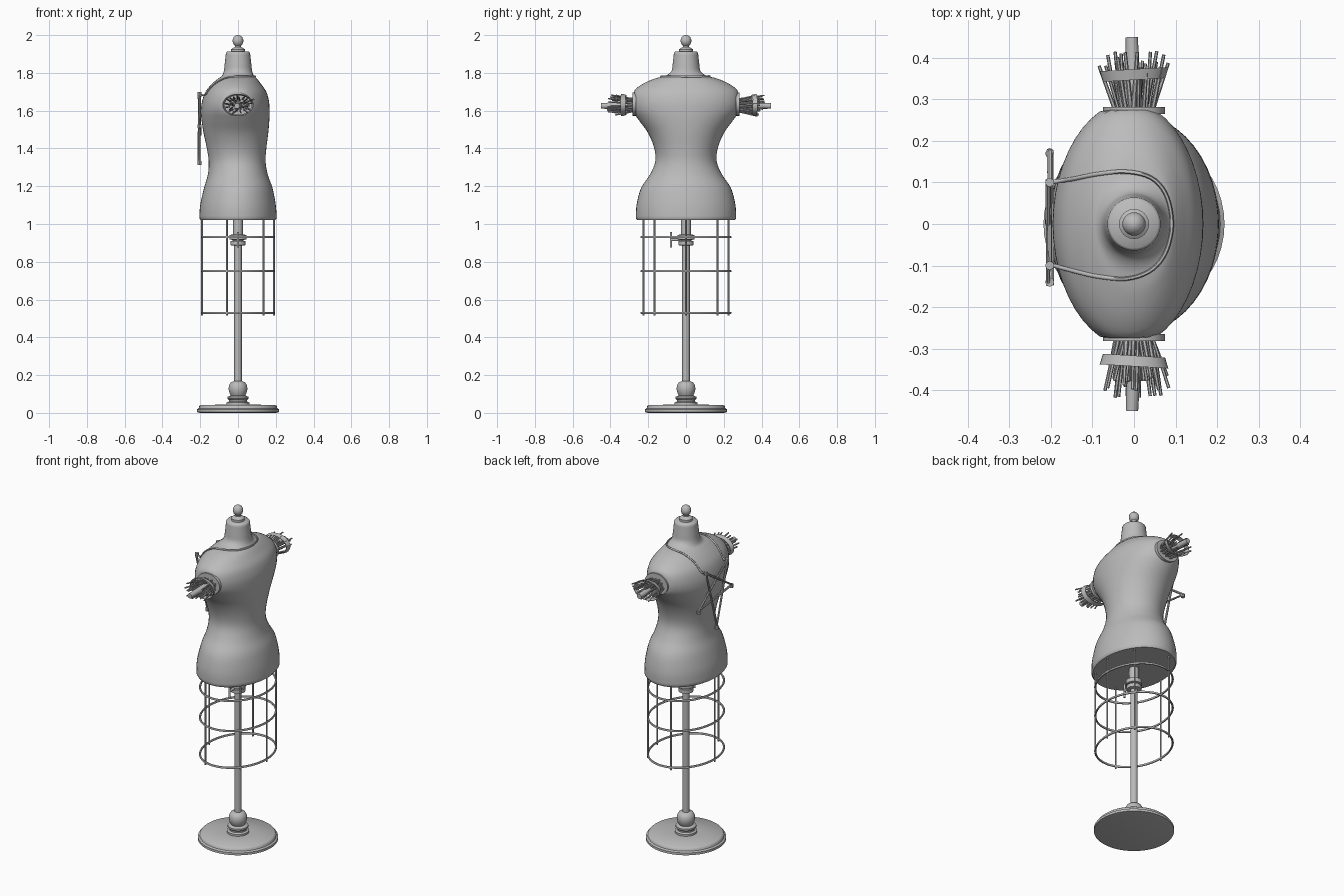
import bpy, bmesh, math, random
from mathutils import Vector
from mathutils.bvhtree import BVHTree

random.seed(4)
cube = bpy.data.objects.get("Cube")
if cube:
    bpy.data.objects.remove(cube)

grey = bpy.data.materials.new("plain_grey")
grey.use_nodes = True
grey.diffuse_color = (0.5, 0.5, 0.5, 1)
grey.node_tree.nodes["Principled BSDF"].inputs["Base Color"].default_value = (0.5, 0.5, 0.5, 1)


def finish(name, bm, angle=40):
    bmesh.ops.recalc_face_normals(bm, faces=bm.faces)
    mesh = bpy.data.meshes.new(name)
    bm.to_mesh(mesh)
    bm.free()
    mesh.materials.append(grey)
    obj = bpy.data.objects.new(name, mesh)
    bpy.context.collection.objects.link(obj)
    bpy.ops.object.select_all(action='DESELECT')
    obj.select_set(True)
    bpy.context.view_layer.objects.active = obj
    bpy.ops.object.shade_smooth_by_angle(angle=math.radians(angle))
    return obj


def loft(bm, rings, caps=True):
    """Skin a list of equally long closed rings of points."""
    rows = [[bm.verts.new(p) for p in ring] for ring in rings]
    n = len(rows[0])
    for a, b in zip(rows, rows[1:]):
        for i in range(n):
            j = (i + 1) % n
            bm.faces.new((a[i], a[j], b[j], b[i]))
    if caps:
        bm.faces.new(rows[0][::-1])
        bm.faces.new(rows[-1])


def ellipse(rx, ry, z, n=32, cx=0):
    return [Vector((cx + rx * math.cos(t), ry * math.sin(t), z))
            for t in (math.tau * i / n for i in range(n))]


def lathe(name, profile, n=32):
    bm = bmesh.new()
    loft(bm, [ellipse(r, r, z, n) for r, z in profile])
    return finish(name, bm)


def stick(bm, a, b, r, r_end=None, n=7):
    """Straight round bar between two points."""
    a, b = Vector(a), Vector(b)
    turn = (b - a).to_track_quat('Z', 'Y')
    loft(bm, [[p + turn @ v for v in ellipse(s, s, 0, n)]
              for p, s in ((a, r), (b, r_end or r))])


def tube(name, points, r, closed=False):
    """Round cord that follows a path."""
    curve = bpy.data.curves.new(name, 'CURVE')
    curve.dimensions = '3D'
    curve.bevel_depth, curve.bevel_resolution = r, 1
    spline = curve.splines.new('POLY')
    spline.points.add(len(points) - 1)
    for sp, p in zip(spline.points, points):
        sp.co = (*p, 1)
    spline.use_cyclic_u = closed
    temp = bpy.data.objects.new(name + "_path", curve)
    bm = bmesh.new()
    bpy.context.collection.objects.link(temp)
    mesh = temp.evaluated_get(bpy.context.evaluated_depsgraph_get()).to_mesh()
    bm.from_mesh(mesh)
    bpy.data.objects.remove(temp)
    return finish(name, bm, 60)


def smooth_path(keys, steps):
    """Catmull-Rom interpolation through the key points."""
    keys = [Vector(k) for k in keys]
    pad = [keys[0]] + keys + [keys[-1]]
    out = []
    for a, b, c, d in zip(pad, pad[1:], pad[2:], pad[3:]):
        for s in range(steps):
            t = s / steps
            out.append(b + (c - a) * (t / 2) + (2 * a - 5 * b + 4 * c - d) * (t * t / 2)
                       + (3 * b - a - 3 * c + d) * (t ** 3 / 2))
    return out + [keys[-1]]


# Torso: height, back and front depth, half width; shoulders cut flat at the arms
sections = [(1.03, -.205, .205, .265), (1.1, -.2, .2, .262), (1.19, -.18, .183, .238),
            (1.26, -.16, .158, .192), (1.33, -.155, .146, .163), (1.4, -.165, .15, .168),
            (1.48, -.182, .16, .2), (1.55, -.193, .166, .25), (1.6, -.196, .167, .284),
            (1.65, -.19, .164, .294), (1.7, -.172, .15, .28), (1.74, -.14, .123, .232),
            (1.77, -.105, .1, .165), (1.785, -.085, .084, .108), (1.81, -.075, .075, .077),
            (1.85, -.07, .07, .07), (1.905, -.064, .064, .064)]
ARM = .275
path = [Vector((-.2, .2, .26)).to_4d()] and smooth_path(sections, 4)
rings = [ellipse(.198, .258, 1.02, 48)]
for z, lo, hi, w in path:
    rings.append([Vector((p.x, max(-ARM, min(ARM, p.y)), p.z))
                  for p in ellipse((hi - lo) / 2, w, z, 48, (hi + lo) / 2)])
rings.append(ellipse(.058, .058, 1.912, 48))
bm = bmesh.new()
loft(bm, rings)
surface = BVHTree.FromBMesh(bm)
finish("torso", bm, 50)

# Neck finial
lathe("neck_finial", [(.036, 1.91), (.036, 1.925), (.026, 1.932), (.016, 1.937), (.016, 1.945),
                      (.024, 1.952), (.028, 1.965), (.028, 1.975), (.022, 1.99), (.01, 1.999),
                      (.003, 2.0)], 24)

# Stand: base, turned boss, pole and clamp
lathe("base", [(.2, 0), (.218, .004), (.218, .018), (.208, .024), (.205, .036),
               (.198, .042), (.06, .044)], 48)
lathe("base_boss", [(.06, .042), (.06, .055), (.048, .06), (.048, .068), (.056, .075),
                    (.056, .085), (.038, .092), (.045, .105), (.05, .125), (.048, .145),
                    (.038, .162), (.022, .168)])
lathe("pole", [(.02, .16), (.02, 1.03)], 20)
lathe("pole_clamp", [(.026, .885), (.04, .888), (.04, .91), (.026, .912), (.026, .915),
                     (.044, .918), (.044, .942), (.026, .945), (.026, 1.025)], 24)
bm = bmesh.new()
stick(bm, (0, -.03, .917), (0, -.08, .917), .008, n=12)
stick(bm, (0, -.08, .876), (0, -.08, .958), .006, n=12)
finish("clamp_handle", bm)

# Wire skirt cage
RX, RY = .19, .236
for name, z in (("upper", .93), ("middle", .75), ("lower", .53)):
    tube(name + "_cage_ring", ellipse(RX, RY, z, 48), .006, True)
bm = bmesh.new()
for deg in (0, 45, 108, 180, 252, 315):
    x, y = RX * math.cos(math.radians(deg)), RY * math.sin(math.radians(deg))
    stick(bm, (x, y, .515), (x, y, 1.03), .005, n=8)
finish("cage_rods", bm)

# Arm bundles: end plate, thick branch, twigs and a tied band
for side, name, band_y in ((1, "back", .36), (-1, "front", .33)):
    bm = bmesh.new()
    loft(bm, [[Vector((p.x, side * y, 1.635 + p.y)) for p in ellipse(.075, .062, 0)]
              for y in (.265, .282)])
    finish(name + "_arm_plate", bm)
    bm = bmesh.new()
    stick(bm, (0, side * .27, 1.63), (-.005, side * .45, 1.625), .021, .015, 9)
    for i in range(30):
        a = i * 2.4
        k = math.sqrt((i + 3) / 33)
        c, s = math.cos(a) * k, math.sin(a) * k
        reach = random.uniform(.365, .42)
        stick(bm, (.05 * c, side * .27, 1.63 + .036 * s),
              (.085 * c + random.uniform(-.012, .012), side * reach,
               1.63 + .058 * s + random.uniform(-.008, .008)), random.uniform(.004, .007), .004, 6)
    finish(name + "_twigs", bm)
    bm = bmesh.new()
    loft(bm, [[Vector((p.x, side * (band_y + d + .06 * p.x), 1.63 + p.y))
               for p in ellipse(.078 * f, .056 * f, 0)]
              for d, f in ((-.013, .96), (.013, 1.06), (.013, 1.02), (-.013, .92), (-.013, .96))],
         False)
    finish(name + "_band", bm)

# Hanging star of five crossed sticks
tips = [(.1, 1.685), (-.1, 1.69), (-.14, 1.52), (0, 1.325), (.17, 1.48)]
bm = bmesh.new()
for i in range(5):
    (y1, z1), (y2, z2) = tips[i], tips[(i + 2) % 5]
    x = -.203 + .004 * (i % 3 - 1)
    stick(bm, (x, y1 * 1.05, z1), (x, y2 * 1.05, z2), .007, .005)
for y, z in tips:
    stick(bm, (-.203, y, z - .012), (-.203, y, z + .008), .011, n=8)
finish("hanging_star", bm)

# Neck cord laid on the shoulders
loop = [(-.205, .1), (-.15, .108), (-.09, .12), (-.02, .126), (.04, .112), (.075, .075),
        (.09, .02), (.088, -.03), (.07, -.08), (.035, -.115), (-.02, -.132), (-.09, -.126),
        (-.15, -.112), (-.205, -.097)]
points = []
for x, y in smooth_path(loop, 4):
    hit = surface.ray_cast(Vector((x, y, 3)), Vector((0, 0, -1)))[0]
    z = max(hit.z + .003, 1.68) if hit else 1.685
    points.append((x, y, z))
tube("neck_cord", points, .005)
